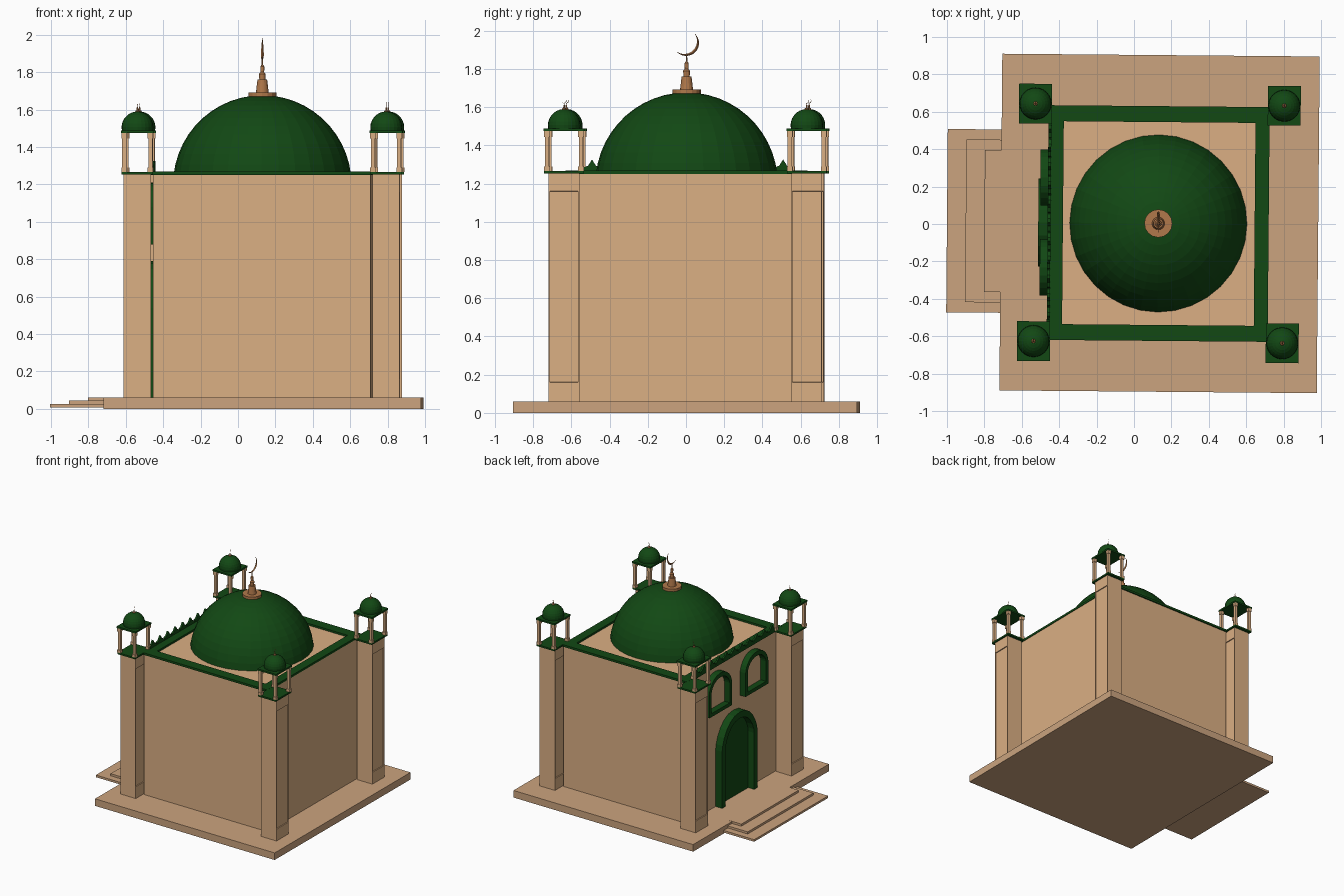
import bpy, bmesh
from math import sin, cos, pi, radians, sqrt
from mathutils import Matrix, Vector

if "Cube" in bpy.data.objects:
    bpy.data.objects.remove(bpy.data.objects["Cube"])

CX, CY = 0.135, 0.003
# the whole building is turned very slightly about its own axis
TURN = (Matrix.Translation((CX, CY, 0)) @ Matrix.Rotation(radians(-0.5), 4, 'Z')
        @ Matrix.Translation((-CX, -CY, 0)))


def material(name, rgb):
    m = bpy.data.materials.new(name)
    m.diffuse_color = (*rgb, 1)
    m.use_nodes = True
    m.node_tree.nodes["Principled BSDF"].inputs["Base Color"].default_value = m.diffuse_color
    return m


SAND = material("sandstone", (0.71, 0.43, 0.23))
PAVE = material("paving", (0.60, 0.37, 0.21))
GREEN = material("green", (0.006, 0.065, 0.007))
BRONZE = material("bronze", (0.44, 0.19, 0.07))


def finish(name, bm, mat):
    bmesh.ops.recalc_face_normals(bm, faces=bm.faces)
    bm.transform(TURN)
    me = bpy.data.meshes.new(name)
    bm.to_mesh(me)
    bm.free()
    me.materials.append(mat)
    ob = bpy.data.objects.new(name, me)
    bpy.context.collection.objects.link(ob)
    return ob


def add_box(bm, x0, x1, y0, y1, z0, z1):
    m = Matrix.Translation(((x0 + x1) / 2, (y0 + y1) / 2, (z0 + z1) / 2))
    m = m @ Matrix.Diagonal((x1 - x0, y1 - y0, z1 - z0, 1))
    return bmesh.ops.create_cube(bm, size=1, matrix=m)["verts"]


def box(name, mat, *ext):
    bm = bmesh.new()
    add_box(bm, *ext)
    return finish(name, bm, mat)


def lathe(name, mat, x, y, profile, n):
    """Revolve (radius, z) points about a vertical axis."""
    bm = bmesh.new()
    vs = [bm.verts.new((x + r, y, z)) for r, z in profile]
    es = [bm.edges.new(p) for p in zip(vs, vs[1:])]
    bmesh.ops.spin(bm, geom=vs + es, cent=(x, y, 0), axis=(0, 0, 1),
                   angle=2 * pi, steps=n, use_duplicate=False)
    bmesh.ops.remove_doubles(bm, verts=bm.verts, dist=1e-5)
    return finish(name, bm, mat)


def cap_profile(r, zc, z0, n):
    """Spherical dome from height z0 to its pole."""
    a0 = (z0 - zc) / r
    a0 = radians(90) - (pi / 2 - a0)
    return [(r * cos(a0 + (pi / 2 - a0) * i / n), zc + r * sin(a0 + (pi / 2 - a0) * i / n))
            for i in range(n)] + [(0, zc + r)]


def crescent(name, x, y, z, r, t):
    """Tapered moon lying in the yz plane, open towards the upper left."""
    bm = bmesh.new()
    n, rings = 16, []
    for i in range(n + 1):
        a = radians(-135 + 180 * i / n)
        w = t * (0.12 + 0.88 * sin(pi * i / n))
        d = Vector((0, cos(a), sin(a)))
        c = Vector((x, y, z))
        rings.append([bm.verts.new(c + d * (r - w * s) + Vector((w * 0.5 * q, 0, 0)))
                      for s, q in ((0, 0), (0.5, 1), (1, 0), (0.5, -1))])
    for a, b in zip(rings, rings[1:]):
        for k in range(4):
            bm.faces.new((a[k], a[(k + 1) % 4], b[(k + 1) % 4], b[k]))
    bm.faces.new(rings[0])
    bm.faces.new(rings[-1])
    return finish(name, bm, BRONZE)


def arch_points(yc, half, z0, spring, apex):
    """Pointed arch outline from bottom left over the apex to bottom right."""
    side = [(half * cos(pi / 2 * i / 6) ** 0.9, spring + (apex - spring) * sin(pi / 2 * i / 6) ** 1.25)
            for i in range(7)]
    pts = [(half, z0)] + side
    return [(yc + y, z) for y, z in pts] + [(yc - y, z) for y, z in reversed(pts[:-1])]


def arch_frame(name, yc, half, z0, spring, apex, w, x0, x1, sill):
    bm = bmesh.new()
    out = arch_points(yc, half, z0, spring, apex)
    inn = arch_points(yc, half - w, z0 + (w if sill else 0), spring, apex - w * 1.2)
    loops = [[bm.verts.new((x, y, z)) for y, z in pts]
             for x, pts in ((x0, out), (x0, inn), (x1, inn), (x1, out))]
    n = len(out)
    for k in range(4):
        a, b = loops[k], loops[(k + 1) % 4]
        for i in range(n if sill else n - 1):
            j = (i + 1) % n
            bm.faces.new((a[i], a[j], b[j], b[i]))
    if not sill:
        for i in (0, n - 1):
            bm.faces.new([l[i] for l in loops])
    return finish(name, bm, GREEN)


# plinth and entrance steps
box("plinth", PAVE, -0.712, 0.985, -0.897, 0.903, 0, 0.06)
for i in range(3):
    h = 0.49 - 0.055 * i
    box(f"step_{i + 1}", PAVE, -1.0 + 0.1 * i, -0.69, 0.008 - h, 0.008 + h,
        0.008 + 0.018 * i, 0.026 + 0.018 * i)

# main hall, roof rim
WX0, WX1, WY0, WY1 = -0.46, 0.72, -0.625, 0.63
box("hall", SAND, WX0 + 0.01, WX1 - 0.005, WY0 + 0.01, WY1 - 0.01, 0.06, 1.252)
bm = bmesh.new()
for e in ((WX0, -0.38, WY0, WY1), (0.645, WX1, WY0, WY1),
          (-0.38, 0.645, WY0, -0.54), (-0.38, 0.645, 0.545, WY1)):
    add_box(bm, *e, 1.25, 1.268)
finish("roof_rim", bm, GREEN)

# pointed battlements over the entrance wall
bm = bmesh.new()
for i in range(11):
    y = CY - 0.5 + 0.1 * i
    prof = [(-0.05, 0), (-0.045, 0.018), (-0.02, 0.028), (0, 0.06),
            (0.02, 0.028), (0.045, 0.018), (0.05, 0)]
    f = bm.faces.new([bm.verts.new((-0.462, y + a, 1.266 + b)) for a, b in prof])
    ext = bmesh.ops.extrude_face_region(bm, geom=[f], use_keep_orig=True)
    bmesh.ops.translate(bm, vec=(0.016, 0, 0),
                        verts=[v for v in ext["geom"] if isinstance(v, bmesh.types.BMVert)])
finish("battlements", bm, GREEN)

# main dome and finial
lathe("main_dome", GREEN, 0.13, CY, cap_profile(0.477, 1.2, 1.25, 12), 32)
lathe("finial", BRONZE, 0.13, CY,
      [(0, 1.67), (0.075, 1.67), (0.075, 1.692), (0.034, 1.692), (0.026, 1.76), (0.016, 1.76),
       (0.018, 1.79), (0.010, 1.80), (0.011, 1.83), (0.004, 1.84), (0.003, 1.88), (0, 1.88)], 16)
crescent("finial_crescent", 0.13, CY - 0.002, 1.935, 0.067, 0.015)

# entrance arch with door panel, and two upper windows
arch_frame("door_frame", CY, 0.235, 0.06, 0.54, 0.79, 0.045, -0.512, -0.445, False)
bm = bmesh.new()
bm.faces.new([bm.verts.new((-0.455, y, z)) for y, z in arch_points(CY, 0.215, 0.06, 0.54, 0.76)])
finish("door_panel", bm, GREEN)
for side, s in (("left", 1), ("right", -1)):
    arch_frame(f"window_frame_{side}", CY + s * 0.24, 0.15, 0.88, 1.08, 1.21, 0.03,
               -0.502, -0.445, True)

# corner piers with their small pavilions
for sx in (-1, 1):
    for sy in (-1, 1):
        tag = ("front" if sy < 0 else "back") + ("_left" if sx < 0 else "_right")
        x, y = 0.133 + sx * 0.665, CY + sy * 0.635
        # pier with recessed panels on its x faces
        bm = bmesh.new()
        add_box(bm, x - 0.073, x + 0.073, y - 0.08, y + 0.08, 0.06, 1.255)
        bm.normal_update()
        for f in [f for f in bm.faces if abs(f.normal.x) > 0.9]:
            nx = f.normal.x
            bmesh.ops.inset_region(bm, faces=[f], thickness=0.008)
            for v in f.verts:
                v.co.z = 0.16 if v.co.z < 0.6 else 1.16
            bmesh.ops.inset_region(bm, faces=[f], thickness=0.0005)
            for v in f.verts:
                v.co.x -= nx * 0.008
        finish("pier_" + tag, bm, SAND)
        # floor and roof slabs
        for nm, w, d, z in (("floor", 0.084, 0.104, 1.253), ("roof", 0.088, 0.106, 1.474)):
            box(f"pavilion_{nm}_{tag}", GREEN, x - w, x + w, y - d, y + d, z, z + 0.014)
        # four posts with foot and capital
        bm = bmesh.new()
        for px in (-1, 1):
            for py in (-1, 1):
                qx, qy = x + px * 0.070, y + py * 0.089
                for r, z0, z1 in ((0.015, 1.266, 1.29), (0.011, 1.29, 1.445), (0.015, 1.445, 1.475)):
                    add_box(bm, qx - r, qx + r, qy - r, qy + r, z0, z1)
        finish("pavilion_posts_" + tag, bm, SAND)
        # small dome, spike and moon
        lathe("pavilion_dome_" + tag, GREEN, x, y, cap_profile(0.085, 1.505, 1.487, 8), 24)
        lathe("pavilion_spike_" + tag, BRONZE, x, y,
              [(0, 1.588), (0.012, 1.588), (0.010, 1.594), (0.005, 1.596), (0.004, 1.61),
               (0.0015, 1.613), (0.001, 1.622), (0, 1.622)], 8)
        crescent("pavilion_crescent_" + tag, x, y, 1.632, 0.012, 0.003)
